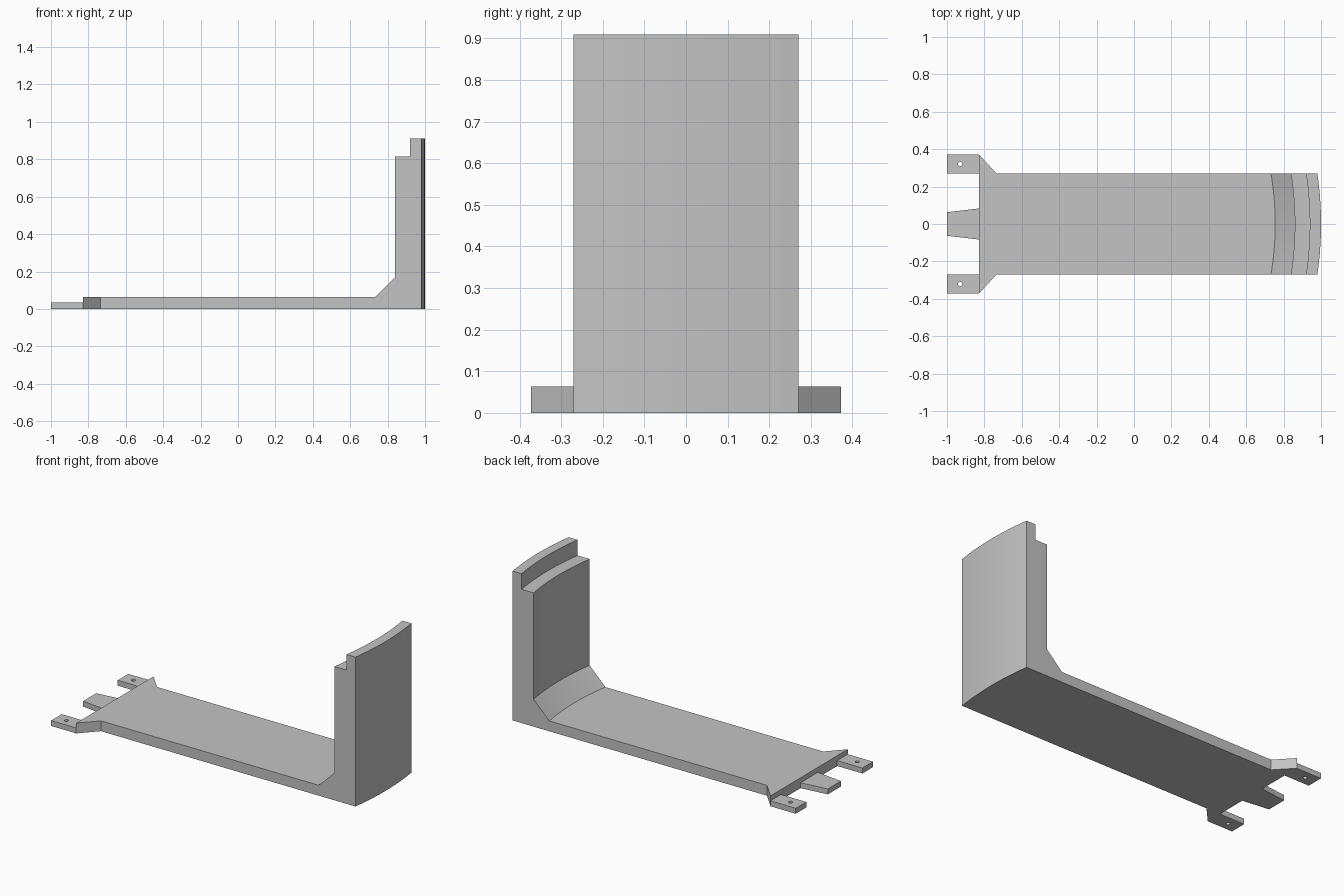
import bpy, bmesh, math

if "Cube" in bpy.data.objects:
    bpy.data.objects.remove(bpy.data.objects["Cube"], do_unlink=True)

grey = bpy.data.materials.new("light_grey")
grey.use_nodes = True
GREY = (0.55, 0.55, 0.55, 1)
grey.diffuse_color = GREY
grey.node_tree.nodes["Principled BSDF"].inputs["Base Color"].default_value = GREY

HALF = 0.27      # half width of the bracket
RADIUS = 1.85    # outer radius of the curved wall
FLOOR = 0.063    # floor thickness
HITCH = -0.83    # end of the floor, where the tabs begin
NECK = -0.735    # where the flare begins
SEGMENTS = 24


def add_object(name, mesh):
    obj = bpy.data.objects.new(name, mesh)
    mesh.materials.clear()
    mesh.materials.append(grey)
    bpy.context.collection.objects.link(obj)
    return obj


def curved(x, y):
    """Bend a wall position along arcs that share one centre."""
    centre = 1 - RADIUS
    return centre + math.sqrt((x - centre) ** 2 - y ** 2)


# Bracket: side profile swept across the width, wall part bent in an arc
profile = [(HITCH, 0), (NECK, 0), (1, 0), (1, 0.91), (0.94, 0.91), (0.94, 0.815),
           (0.86, 0.815), (0.86, 0.167), (0.755, FLOOR), (NECK, FLOOR), (HITCH, FLOOR)]
bm = bmesh.new()
rows = []
for i in range(SEGMENTS + 1):
    y = HALF * (2 * i / SEGMENTS - 1)
    rows.append([bm.verts.new((curved(x, y) if x > 0 else x, y, z)) for x, z in profile])
count = len(profile)
for a, b in zip(rows, rows[1:]):
    for j in range(count):
        k = (j + 1) % count
        bm.faces.new((a[j], a[k], b[k], b[j]))

# Side faces and the flared corners at the hitch end
for row, side in ((rows[0], -1), (rows[-1], 1)):
    bm.faces.new(row[1:-1])
    low, high = (bm.verts.new((HITCH, side * 0.372, z)) for z in (0, FLOOR))
    bm.faces.new((row[0], row[1], low))
    bm.faces.new((row[-1], row[-2], high))
    bm.faces.new((row[0], low, high, row[-1]))
    bm.faces.new((row[1], low, high, row[-2]))
bmesh.ops.recalc_face_normals(bm, faces=bm.faces)
mesh = bpy.data.meshes.new("bracket")
bm.to_mesh(mesh)
bm.free()
bracket = add_object("bracket", mesh)
bpy.context.view_layer.objects.active = bracket
bracket.select_set(True)
bpy.ops.object.shade_smooth_by_angle(angle=math.radians(20))


def tab(name, outline, hole=None):
    """Flat tab from a filled outline, with an optional round hole."""
    loops = [outline]
    if hole:
        turns = [math.tau * i / 24 for i in range(24)]
        loops.append([(hole[0] + 0.012 * math.cos(t), hole[1] + 0.012 * math.sin(t)) for t in turns])
    curve = bpy.data.curves.new(name + "_outline", "CURVE")
    curve.dimensions = "2D"
    curve.fill_mode = "BOTH"
    curve.extrude = 0.0165
    for loop in loops:
        spline = curve.splines.new("POLY")
        spline.points.add(len(loop) - 1)
        for point, (x, y) in zip(spline.points, loop):
            point.co = (x, y, 0, 1)
        spline.use_cyclic_u = True
    helper = bpy.data.objects.new(name + "_outline", curve)
    bpy.context.collection.objects.link(helper)
    graph = bpy.context.evaluated_depsgraph_get()
    flat = bpy.data.meshes.new_from_object(helper.evaluated_get(graph))
    bpy.data.objects.remove(helper, do_unlink=True)
    # Weld the rims and lift the tab onto the ground plane
    work = bmesh.new()
    work.from_mesh(flat)
    bmesh.ops.remove_doubles(work, verts=work.verts, dist=0.0001)
    bmesh.ops.translate(work, verts=work.verts, vec=(0, 0, 0.0165))
    bmesh.ops.recalc_face_normals(work, faces=work.faces)
    for face in work.faces:
        face.smooth = False
    work.to_mesh(flat)
    work.free()
    flat.name = name
    add_object(name, flat)


# Two drilled side tabs and the tapered middle tab
for name, s in (("left_tab", 1), ("right_tab", -1)):
    tab(name, [(-1, s * HALF), (HITCH, s * HALF), (HITCH, s * 0.372), (-1, s * 0.372)],
        (-0.93, s * 0.322))
tab("middle_tab", [(-1, -0.063), (HITCH, -0.083), (HITCH, 0.083), (-1, 0.063)])
